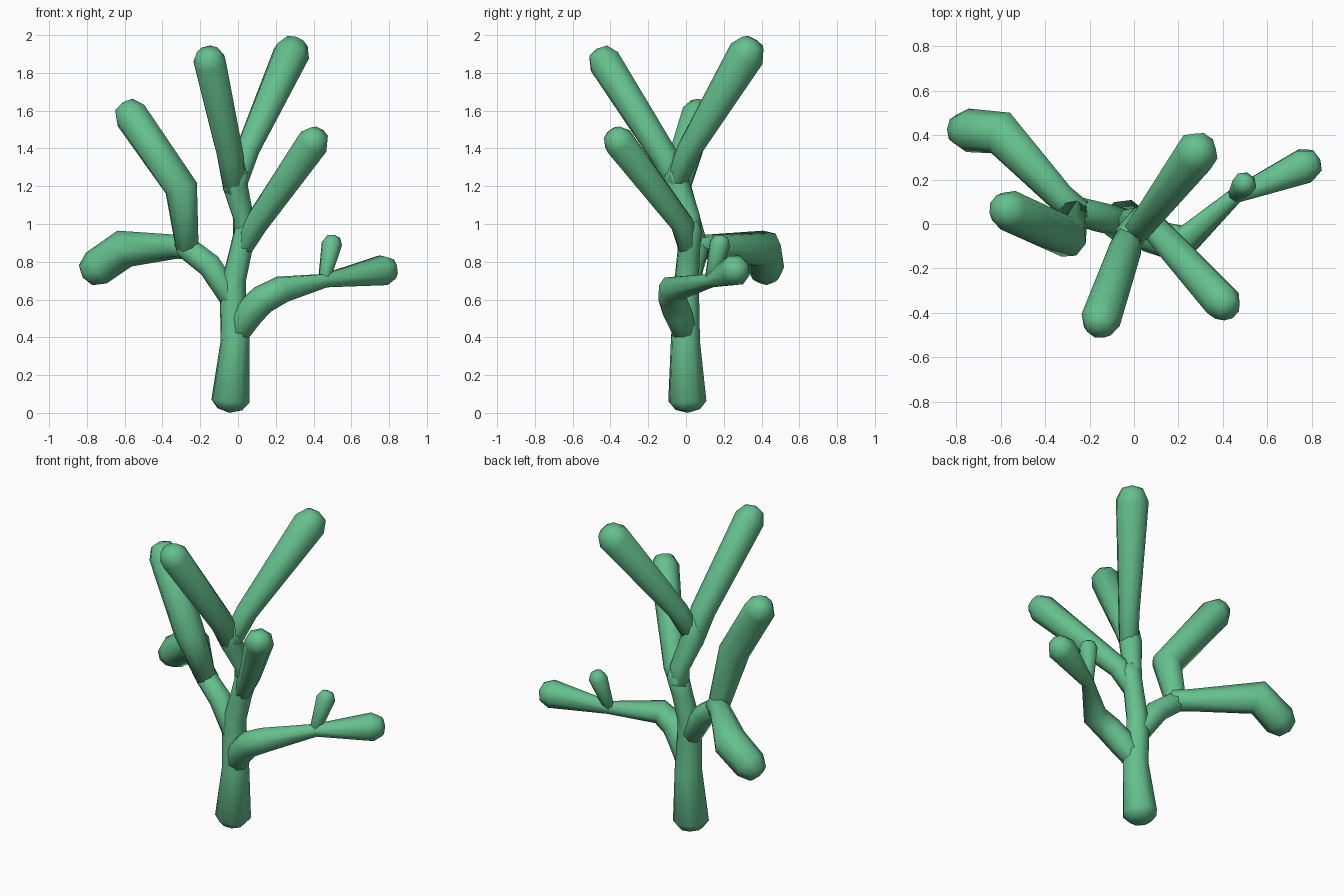
import bpy, bmesh, math
from mathutils import Vector

if "Cube" in bpy.data.objects:
    bpy.data.objects.remove(bpy.data.objects["Cube"])

SIDES = 8

green = bpy.data.materials.new("leaf green")
green.diffuse_color = (0.13, 0.53, 0.27, 1)
green.use_nodes = True
green.node_tree.nodes["Principled BSDF"].inputs["Base Color"].default_value = green.diffuse_color


def limb(name, path, blunt_start=0.6):
    """Tapered tube along (x, y, z, radius) nodes with faceted rounded ends."""
    pts = [Vector(p[:3]) for p in path]
    rad = [p[3] for p in path]
    n = len(pts)
    tans = []
    for i in range(n):
        t = Vector()
        if i > 0:
            t += (pts[i] - pts[i - 1]).normalized()
        if i < n - 1:
            t += (pts[i + 1] - pts[i]).normalized()
        tans.append(t.normalized())

    # rings: small start ring, one per node, small end ring
    rings = [(pts[0] - tans[0] * rad[0] * blunt_start * 0.7, tans[0], rad[0] * 0.65)]
    rings += list(zip(pts, tans, rad))
    rings.append((pts[-1] + tans[-1] * rad[-1] * 0.7, tans[-1], rad[-1] * 0.65))

    bm = bmesh.new()
    u = tans[0].cross(Vector((0.3, 1, 0.2))).normalized()
    loops = []
    for c, t, r in rings:
        u = (u - t * u.dot(t)).normalized()
        v = t.cross(u)
        loops.append([bm.verts.new(c + (u * math.cos(a) + v * math.sin(a)) * r)
                      for a in (2 * math.pi * k / SIDES for k in range(SIDES))])
    for a, b in zip(loops, loops[1:]):
        for k in range(SIDES):
            j = (k + 1) % SIDES
            bm.faces.new((a[k], a[j], b[j], b[k]))
    # pointed poles closing both ends
    start = bm.verts.new(pts[0] - tans[0] * rad[0] * blunt_start)
    end = bm.verts.new(pts[-1] + tans[-1] * rad[-1] * 0.9)
    for k in range(SIDES):
        j = (k + 1) % SIDES
        bm.faces.new((start, loops[0][j], loops[0][k]))
        bm.faces.new((end, loops[-1][k], loops[-1][j]))
    bmesh.ops.recalc_face_normals(bm, faces=bm.faces)
    for f in bm.faces:
        f.smooth = True
    mesh = bpy.data.meshes.new(name)
    bm.to_mesh(mesh)
    bm.free()
    mesh.materials.append(green)
    ob = bpy.data.objects.new(name, mesh)
    bpy.context.collection.objects.link(ob)
    return ob


# trunk leaning right into the crown
limb("trunk", [(-.04, .007, .063, .105), (-.015, -.003, .38, .08), (-.025, 0, .58, .073),
               (-.022, .003, .70, .066), (.015, .015, .86, .062), (.045, .02, .97, .066)])

# low right branch with its twig
limb("right_branch", [(-.015, 0, .40, .06), (.06, -.045, .53, .08), (.13, -.07, .60, .078),
                      (.235, -.075, .655, .073), (.46, .13, .70, .038),
                      (.77, .262, .755, .084)])
limb("right_twig", [(.455, .13, .70, .032), (.497, .18, .895, .056)])

# left fork: one arm rising, one arm drooping to the back
limb("left_fork", [(-.03, 0, .60, .066), (-.15, .03, .78, .068), (-.28, .065, .88, .064)])
limb("left_upper_arm", [(-.27, .055, .88, .064), (-.30, -.06, 1.19, .092),
                        (-.567, .062, 1.575, .093)])
limb("left_lower_arm", [(-.25, .055, .875, .063), (-.33, .12, .88, .065),
                        (-.60, .41, .87, .102), (-.75, .422, .767, .098)])

# upper crown: front right arm, then a stem splitting in two
limb("front_right_arm", [(.0, .02, .83, .05), (.095, -.02, 1.0, .064),
                         (.40, -.355, 1.435, .086)])
limb("upper_stem", [(.03, .025, .93, .058), (.03, .02, 1.03, .058),
                    (-.015, -.045, 1.20, .07), (-.01, -.055, 1.28, .066)])
limb("front_top_arm", [(-.02, -.04, 1.18, .06), (-.04, -.115, 1.36, .074),
                       (-.15, -.432, 1.86, .09)])
limb("back_top_arm", [(-.005, -.055, 1.22, .058), (.05, .015, 1.39, .065),
                      (.283, .322, 1.902, .1)])
